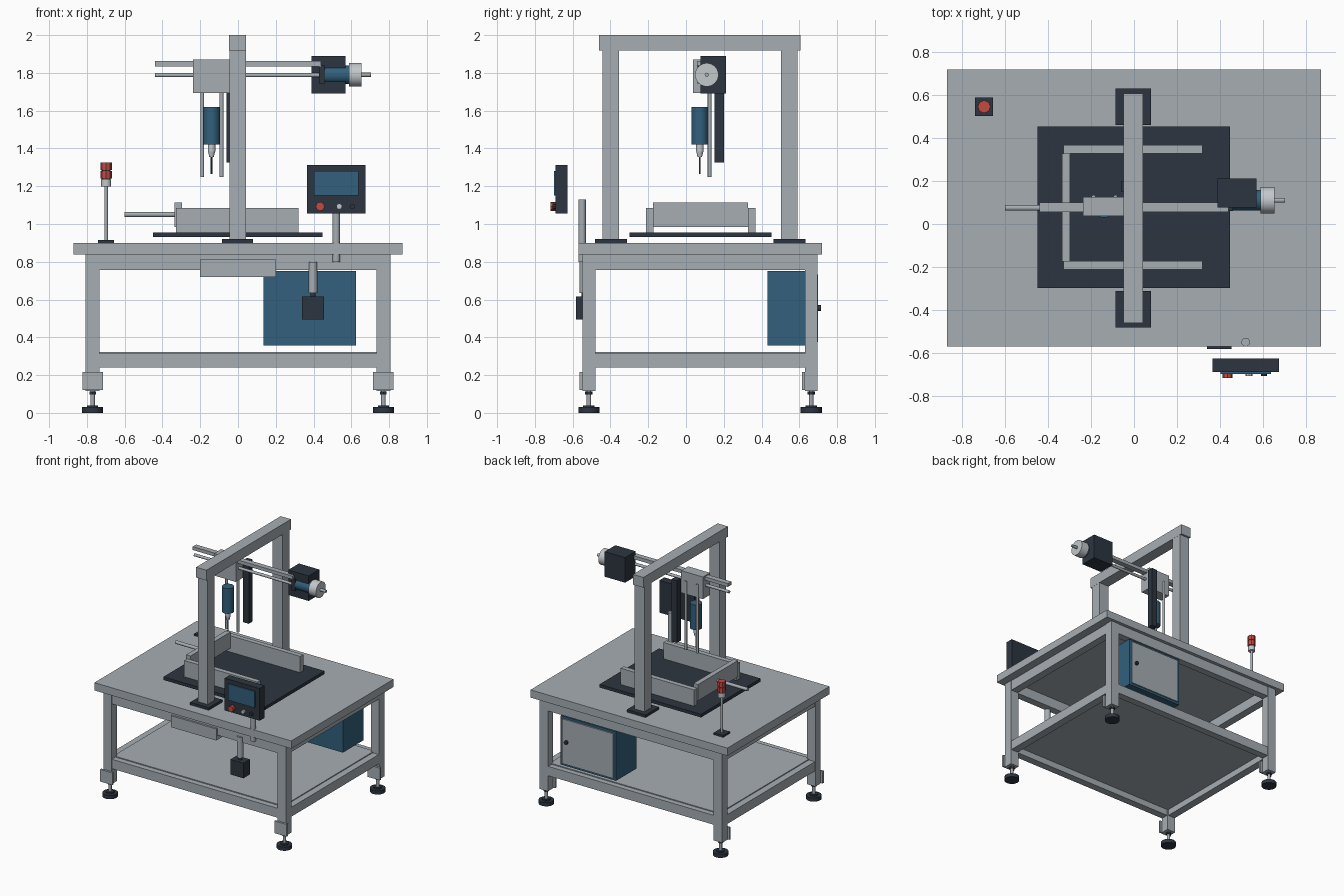
import bpy, math
from mathutils import Matrix

if "Cube" in bpy.data.objects:
    bpy.data.objects.remove(bpy.data.objects["Cube"])


def material(name, rgb):
    m = bpy.data.materials.new(name)
    m.diffuse_color = (*rgb, 1)
    m.use_nodes = True
    m.node_tree.nodes["Principled BSDF"].inputs["Base Color"].default_value = m.diffuse_color
    return m


GREY = material("frame grey", (0.38, 0.42, 0.45))
DARK = material("dark slate", (0.026, 0.036, 0.052))
BLUE = material("steel blue", (0.032, 0.118, 0.205))
RED = material("signal red", (0.56, 0.065, 0.055))
SILVER = material("light silver", (0.54, 0.58, 0.60))


def box(name, x, y, z, mat, bevel=0):
    """Box from three (min, max) ranges."""
    bpy.ops.mesh.primitive_cube_add(size=1)
    o = bpy.context.object
    o.name = name
    r = (x, y, z)
    size = [b - a for a, b in r]
    mid = [(a + b) / 2 for a, b in r]
    o.data.transform(Matrix.Translation(mid) @ Matrix.Diagonal((*size, 1)))
    o.data.materials.append(mat)
    if bevel:
        b = o.modifiers.new("bevel", 'BEVEL')
        b.width, b.segments = bevel, 1
    return o


def rod(name, axis, a, b, centre, r, mat, sides=24, r2=None):
    """Cylinder or cone along an axis from a to b; centre holds the other two coordinates."""
    bpy.ops.mesh.primitive_cone_add(vertices=sides, radius1=r, radius2=r if r2 is None else r2,
                                    depth=b - a)
    o = bpy.context.object
    o.name = name
    mid = list(centre)
    mid.insert("xyz".index(axis), (a + b) / 2)
    turn = {"x": Matrix.Rotation(math.pi / 2, 4, 'Y'),
            "y": Matrix.Rotation(-math.pi / 2, 4, 'X'),
            "z": Matrix.Identity(4)}[axis]
    o.data.transform(Matrix.Translation(mid) @ turn)
    o.data.materials.append(mat)
    if sides > 12:
        bpy.ops.object.shade_smooth_by_angle(angle=math.radians(35))
    return o


# Table top and lower shelf
box("table_top", (-0.87, 0.87), (-0.57, 0.72), (0.838, 0.9), GREY)
box("lower_shelf", (-0.75, 0.75), (-0.50, 0.65), (0.29, 0.322), GREY)

# Legs with bracket plates and levelling feet
for sx, side in ((-1, "left"), (1, "right")):
    for y0, end in ((-0.547, "front"), (0.63, "back")):
        x, y, tag = sx * 0.77, y0 + 0.033, f"{end}_{side}"
        box("leg_" + tag, (x - 0.037, x + 0.037), (y0, y0 + 0.067), (0.117, 0.838), GREY)
        box("leg_bracket_" + tag, (x - 0.054, x + 0.054), (y0 - 0.016, y0),
            (0.12, 0.217), GREY)
        rod("foot_pad_" + tag, "z", 0, 0.03, (x, y), 0.056, DARK)
        rod("foot_collar_" + tag, "z", 0.03, 0.04, (x, y), 0.03, DARK)
        rod("foot_stem_" + tag, "z", 0.03, 0.117, (x, y), 0.012, GREY)
        rod("foot_nut_" + tag, "z", 0.098, 0.112, (x, y), 0.02, DARK, 6)

# Upper and lower frame rails
for level, z in (("upper", (0.757, 0.838)), ("lower", (0.24, 0.315))):
    for end, y in (("front", (-0.545, -0.485)), ("back", (0.635, 0.693))):
        box(f"{level}_rail_{end}", (-0.735, 0.735), y, z, GREY)
    for side, x in (("left", (-0.803, -0.74)), ("right", (0.74, 0.803))):
        box(f"{level}_rail_{side}", x, (-0.482, 0.632), z, GREY)

# Front drawer panel
box("front_panel", (-0.2, 0.2), (-0.56, -0.49), (0.72, 0.812), GREY)

# Electrical cabinet with back door
box("cabinet", (0.135, 0.625), (0.432, 0.69), (0.358, 0.75), BLUE)
box("cabinet_door", (0.155, 0.605), (0.69, 0.70), (0.375, 0.732), GREY)
rod("cabinet_knob", "y", 0.70, 0.715, (0.565, 0.555), 0.015, DARK)

# Foot-switch style control box hanging below the table
rod("hanger_post", "z", 0.635, 0.80, (0.397, -0.54), 0.023, GREY)
rod("hanger_neck", "z", 0.61, 0.637, (0.397, -0.54), 0.014, DARK)
box("hanging_box", (0.34, 0.455), (-0.582, -0.50), (0.495, 0.615), DARK)

# Gantry
for end, y in (("front", -0.398), ("back", 0.547)):
    box("gantry_post_" + end, (-0.046, 0.042), (y - 0.044, y + 0.044), (0.915, 1.92), GREY)
    box("gantry_base_" + end, (-0.085, 0.08), (y - 0.085, y + 0.085), (0.9, 0.92), DARK)
box("gantry_beam", (-0.048, 0.043), (-0.46, 0.607), (1.918, 2.0), GREY)

# Work bed with U-shaped fixture
box("bed_plate", (-0.45, 0.447), (-0.298, 0.453), (0.93, 0.955), DARK)
box("fixture_rail_front", (-0.328, 0.32), (-0.211, -0.172), (0.955, 1.085), GREY)
box("fixture_rail_back", (-0.328, 0.32), (0.328, 0.367), (0.955, 1.085), GREY)
box("fixture_end_wall", (-0.336, -0.297), (-0.175, 0.328), (0.985, 1.115), GREY)
rod("fixture_shaft", "x", -0.6, -0.297, (0.075, 1.05), 0.013, GREY)

# Horizontal axis
box("upper_slide_bar", (-0.44, 0.44), (0.057, 0.1), (1.835, 1.862), GREY)
rod("lower_slide_rod", "x", -0.44, 0.45, (0.08, 1.788), 0.011, GREY)
box("carriage", (-0.237, -0.045), (0.037, 0.125), (1.693, 1.87), GREY)

# Vertical axis
for side, x in (("left", -0.189), ("right", -0.087)):
    rod("guide_rod_" + side, "z", 1.25, 1.80, (x, 0.125), 0.01, GREY, 16)
box("vertical_rail", (-0.06, -0.01), (0.15, 0.2), (1.325, 1.82), DARK)

# Spindle
rod("spindle_body", "z", 1.42, 1.62, (-0.14, 0.073), 0.044, BLUE)
rod("spindle_nose", "z", 1.385, 1.42, (-0.14, 0.073), 0.02, SILVER)
rod("spindle_collet", "z", 1.355, 1.385, (-0.14, 0.073), 0.012, SILVER, r2=0.019)
rod("spindle_tool", "z", 1.265, 1.356, (-0.14, 0.073), 0.005, DARK, 16)

# Drive unit at the end of the horizontal axis
box("drive_housing", (0.39, 0.57), (0.078, 0.212), (1.69, 1.89), DARK)
box("motor_flange", (0.43, 0.46), (0.06, 0.155), (1.745, 1.838), DARK)
rod("motor_body", "x", 0.46, 0.588, (0.11, 1.79), 0.048, BLUE)
rod("motor_wheel", "x", 0.588, 0.655, (0.11, 1.79), 0.062, SILVER, 32)
rod("motor_shaft", "x", 0.655, 0.703, (0.11, 1.79), 0.011, GREY, 16)

# Control panel on its pole
rod("panel_pole", "z", 0.80, 1.13, (0.52, -0.55), 0.02, GREY)
box("panel_body", (0.365, 0.675), (-0.69, -0.627), (1.055, 1.312), DARK)
box("panel_screen", (0.402, 0.637), (-0.699, -0.69), (1.15, 1.28), BLUE)
rod("stop_button", "y", -0.717, -0.69, (0.435, 1.093), 0.024, RED, 8)
rod("grey_button", "y", -0.708, -0.69, (0.536, 1.093), 0.016, SILVER, 8)
rod("dark_button", "y", -0.708, -0.69, (0.605, 1.093), 0.014, DARK, 8)

# Signal lamp
LAMP = (-0.698, 0.546)
box("lamp_base", (-0.74, -0.656), (0.504, 0.588), (0.9, 0.915), DARK)
rod("lamp_pole", "z", 0.915, 1.2, LAMP, 0.01, GREY, 16)
rod("lamp_collar", "z", 1.198, 1.235, LAMP, 0.026, SILVER)
rod("lamp_seam", "z", 1.235, 1.29, LAMP, 0.024, DARK, 8)
for i, z in enumerate((1.242, 1.286)):
    rod(f"lamp_light_{i + 1}", "z", z, z + 0.039, LAMP, 0.03, RED, 8)
